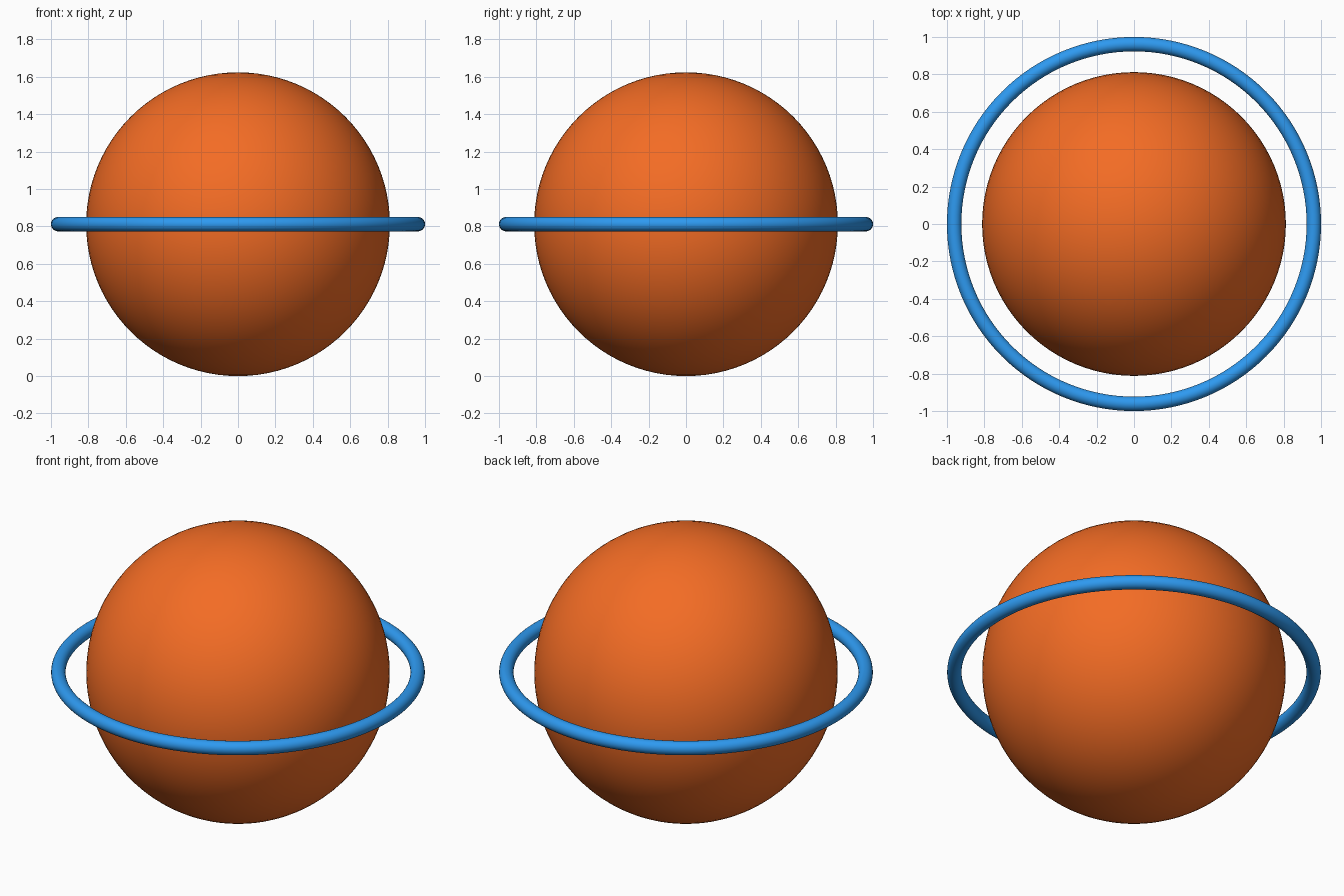
import bpy

if "Cube" in bpy.data.objects:
    bpy.data.objects.remove(bpy.data.objects["Cube"])

RADIUS = 0.812          # ball radius, also the height of the ring
TUBE = 0.0385           # ring tube radius


def finish(name, colour):
    obj = bpy.context.object
    obj.name = name
    mat = bpy.data.materials.new(name + "_colour")
    mat.diffuse_color = colour
    mat.use_nodes = True
    mat.node_tree.nodes["Principled BSDF"].inputs["Base Color"].default_value = mat.diffuse_color
    obj.data.materials.append(mat)
    bpy.ops.object.shade_smooth()


# Ball resting on the ground
bpy.ops.mesh.primitive_uv_sphere_add(segments=96, ring_count=48, radius=RADIUS,
                                     location=(0, 0, RADIUS))
finish("ball", (0.9, 0.15, 0.018, 1))

# Thin level ring floating around the equator
bpy.ops.mesh.primitive_torus_add(major_radius=1 - TUBE, minor_radius=TUBE,
                                 major_segments=128, minor_segments=24,
                                 location=(0, 0, RADIUS))
finish("ring", (0.027, 0.32, 0.87, 1))
